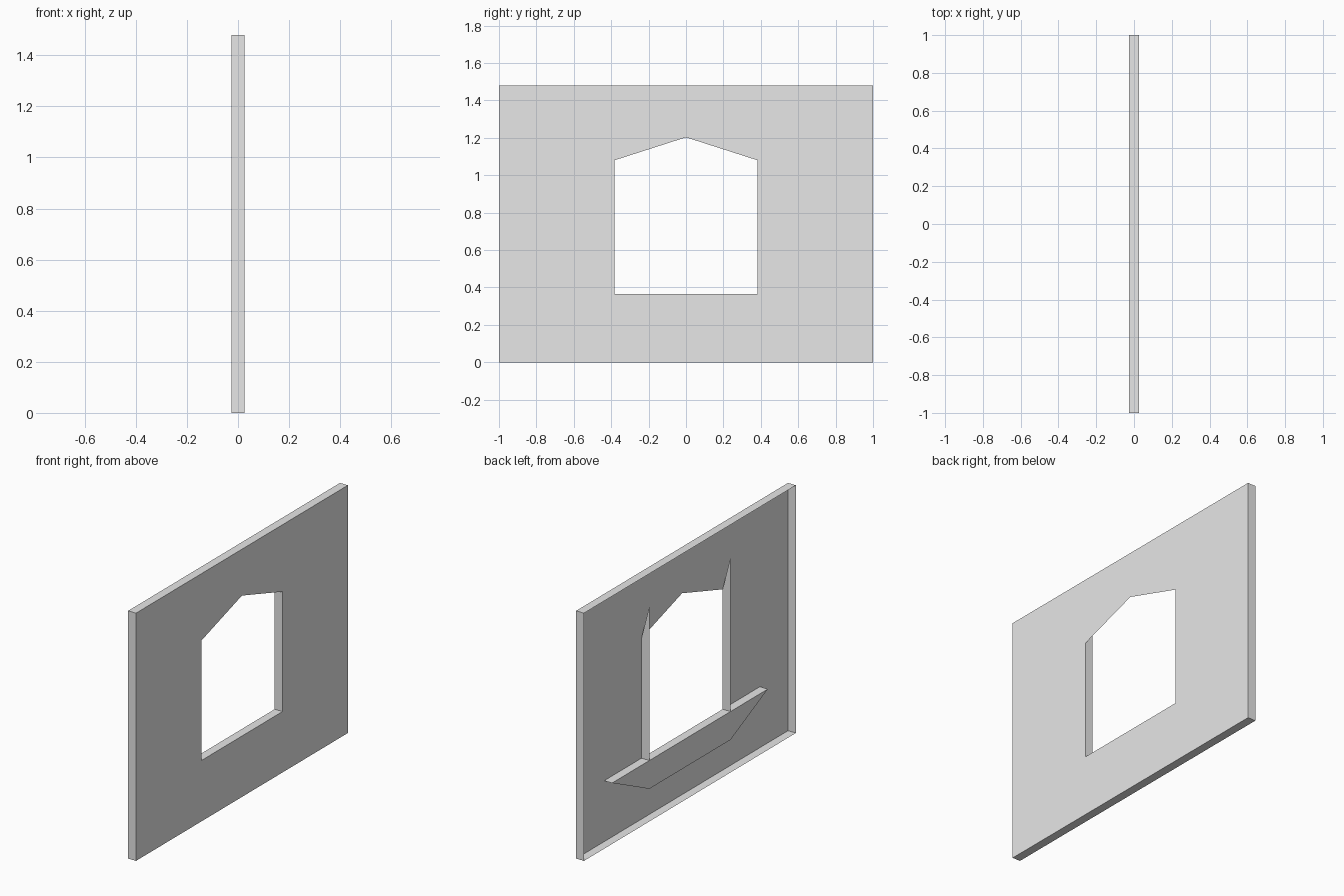
import bpy
import bmesh
from mathutils import Vector

cube = bpy.data.objects.get("Cube")
if cube:
    bpy.data.objects.remove(cube, do_unlink=True)

# Main dimensions
T = 0.026                                # half thickness
TOP = 1.48
OPEN_Y, SILL, SPRING, APEX = 0.383, 0.364, 1.08, 1.203
LEDGE_Y, SPIKE, APRON = 0.735, 1.285, 0.195

grey = bpy.data.materials.new("plain grey")
grey.use_nodes = True
colour = (0.8, 0.8, 0.8, 1.0)
grey.diffuse_color = colour
grey.node_tree.nodes["Principled BSDF"].inputs["Base Color"].default_value = colour


def sheet(name, polygons, mirror=False):
    """Flat faces, each a (normal, points) pair, optionally repeated across y."""
    bm = bmesh.new()
    for normal, points in polygons:
        for side in ((1, -1) if mirror else (1,)):
            face = bm.faces.new([bm.verts.new((x, y * side, z)) for x, y, z in points])
            face.normal_update()
            wanted = Vector((normal[0], normal[1] * side, normal[2]))
            if face.normal.dot(wanted) < 0:
                face.normal_flip()
    bmesh.ops.remove_doubles(bm, verts=bm.verts[:], dist=0.0001)
    mesh = bpy.data.meshes.new(name)
    bm.to_mesh(mesh)
    bm.free()
    mesh.materials.append(grey)
    obj = bpy.data.objects.new(name, mesh)
    bpy.context.collection.objects.link(obj)
    return obj


def across(y0, z0, y1, z1):
    """Strip running through the thickness of the wall."""
    return [(-T, y0, z0), (T, y0, z0), (T, y1, z1), (-T, y1, z1)]


# Wall panel with a gabled opening, made from two halves
half = [(0, 0), (1, 0), (1, TOP), (0, TOP), (0, APEX),
        (OPEN_Y, SPRING), (OPEN_Y, SILL), (0, SILL)]
sheet("wall_panel", [((1, 0, 0), [(T, y, z) for y, z in half])], mirror=True)

# Rim around the panel; the other broad side is open
sheet("wall_ends", [((0, 1, 0), across(1, 0, 1, TOP))], mirror=True)
sheet("wall_top_and_base", [((0, 0, 1), across(-1, TOP, 1, TOP)),
                            ((0, 0, -1), across(-1, 0, 1, 0))])

# Jambs, rising to a point on the open side
jamb = [(T, OPEN_Y, SILL), (T, OPEN_Y, SPRING), (-T, OPEN_Y, SPIKE), (-T, OPEN_Y, SILL)]
sheet("window_jambs", [((0, -1, 0), jamb)], mirror=True)

# Wide sill ledge and its tapered apron
sheet("window_sill", [((0, 0, 1), across(-LEDGE_Y, SILL, LEDGE_Y, SILL))])
apron = [(-LEDGE_Y, SILL), (LEDGE_Y, SILL), (OPEN_Y, APRON), (-OPEN_Y, APRON)]
sheet("sill_apron", [((-1, 0, 0), [(-T, y, z) for y, z in apron])])
